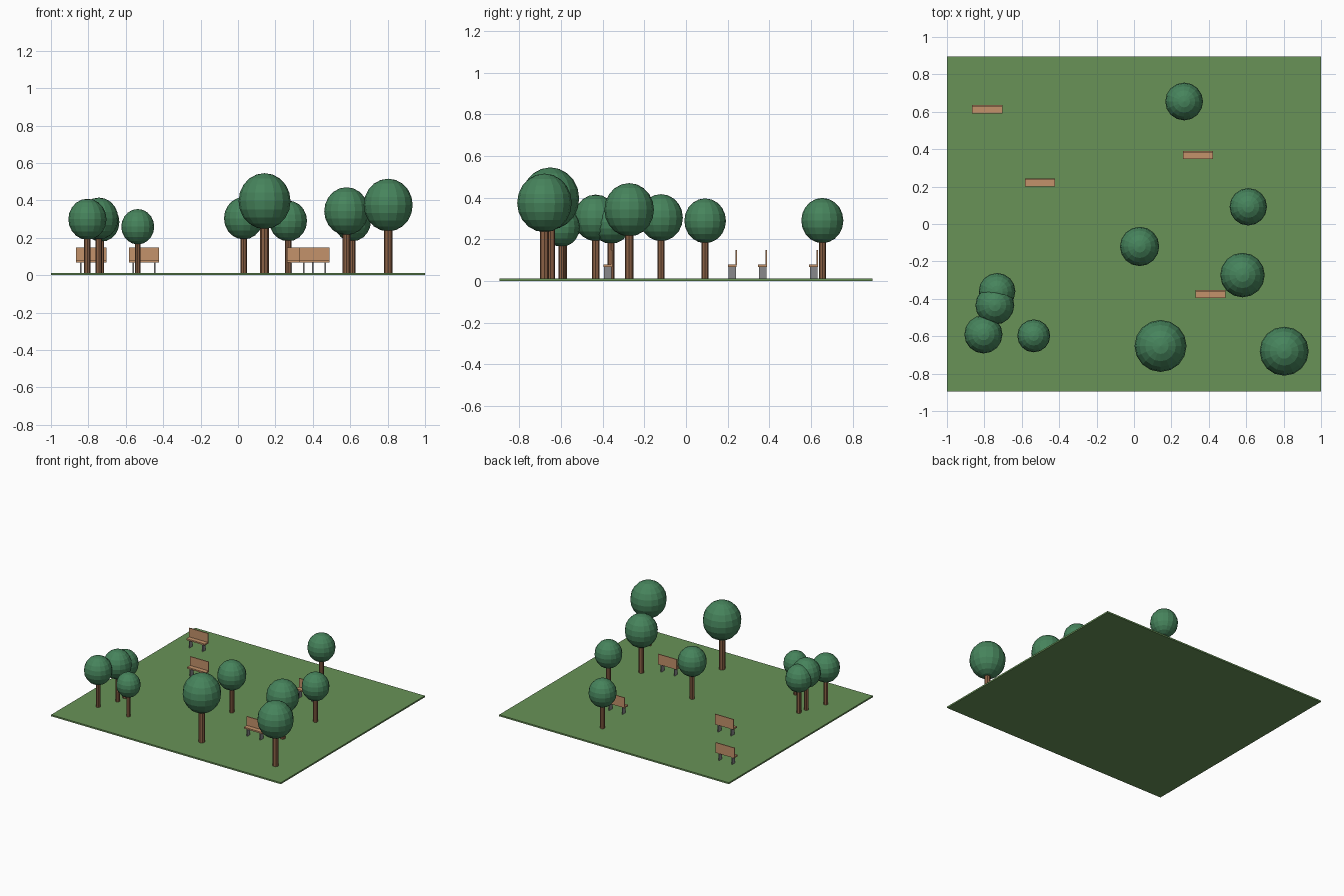
import bpy
import math

if "Cube" in bpy.data.objects:
    bpy.data.objects.remove(bpy.data.objects["Cube"])


def material(name, rgb):
    m = bpy.data.materials.new(name)
    m.diffuse_color = (*rgb, 1)
    m.use_nodes = True
    m.node_tree.nodes["Principled BSDF"].inputs["Base Color"].default_value = m.diffuse_color
    return m


GRASS = material("grass", (0.14, 0.29, 0.095))
LEAF = material("leaf", (0.062, 0.23, 0.107))
BARK = material("bark", (0.26, 0.12, 0.06))
WOOD = material("wood", (0.55, 0.29, 0.145))
METAL = material("metal", (0.25, 0.25, 0.26))
TOP = 0.012  # lawn surface height


def finish(name, mat):
    ob = bpy.context.object
    ob.name = name
    ob.data.materials.append(mat)
    return ob


def box(name, x, y, z, mat):
    """Box from (min, max) ranges on each axis."""
    spans = (x, y, z)
    bpy.ops.mesh.primitive_cube_add(size=1, location=[(a + b) / 2 for a, b in spans])
    bpy.context.object.scale = [b - a for a, b in spans]
    return finish(name, mat)


def tree(x, y, r, zc):
    """Straight trunk with a slightly tall faceted crown."""
    h = zc - TOP
    bpy.ops.mesh.primitive_cylinder_add(vertices=8, radius=r * 0.17, depth=h,
                                        location=(x, y, TOP + h / 2))
    finish("tree_trunk", BARK)
    bpy.ops.mesh.primitive_uv_sphere_add(segments=16, ring_count=10, radius=r,
                                         location=(x, y, zc))
    finish("tree_crown", LEAF).scale.z = 1.075


def bench(x, y):
    """Seat, backrest on the rear edge and two slab legs."""
    box("bench_seat", (x - 0.081, x + 0.081), (y - 0.021, y + 0.021), (0.068, 0.079), WOOD)
    box("bench_back", (x - 0.081, x + 0.081), (y + 0.015, y + 0.022), (0.076, 0.149), WOOD)
    for s in (-1, 1):
        lx = x + s * 0.057
        box("bench_leg", (lx - 0.004, lx + 0.004), (y - 0.018, y + 0.018), (TOP, 0.068), METAL)


# Lawn
box("lawn", (-1, 1), (-0.896, 0.896), (0, TOP), GRASS)

# Trees: x, y, crown radius, crown centre height
for t in [(0.268, 0.655, 0.101, 0.290), (0.611, 0.092, 0.100, 0.289),
          (0.030, -0.120, 0.105, 0.304), (0.580, -0.273, 0.119, 0.342),
          (0.142, -0.652, 0.139, 0.396), (0.803, -0.680, 0.131, 0.375),
          (-0.536, -0.598, 0.088, 0.259), (-0.805, -0.590, 0.102, 0.299),
          (-0.744, -0.434, 0.104, 0.303), (-0.732, -0.360, 0.098, 0.284)]:
    tree(*t)

# Benches
for b in [(-0.784, 0.613), (-0.503, 0.222), (0.342, 0.368), (0.409, -0.375)]:
    bench(*b)
